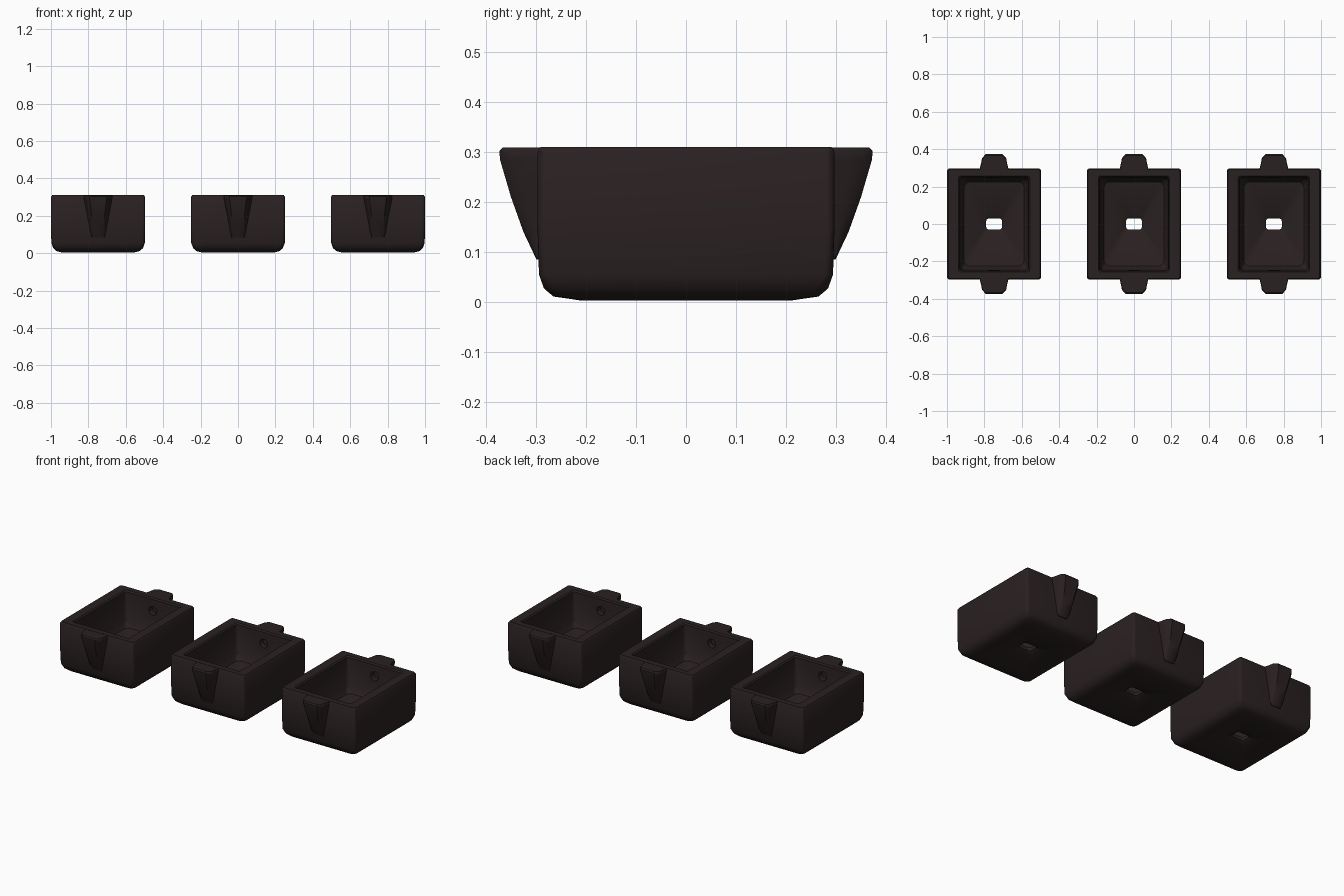
import bpy, bmesh, math

cube = bpy.data.objects.get("Cube")
if cube:
    bpy.data.objects.remove(cube, do_unlink=True)

stone = bpy.data.materials.new("dark brown stone")
stone.use_nodes = True
colour = (0.023, 0.015, 0.015, 1)
stone.diffuse_color = colour
bsdf = stone.node_tree.nodes["Principled BSDF"]
bsdf.inputs["Base Color"].default_value = colour
bsdf.inputs["Roughness"].default_value = 0.8


def rounded_rect(hx, hy, r, steps=4):
    """Outline of a rectangle with rounded corners, counter-clockwise."""
    points = []
    for q, (sx, sy) in enumerate([(1, 1), (-1, 1), (-1, -1), (1, -1)]):
        for i in range(steps + 1):
            a = math.pi / 2 * (q + i / steps)
            points.append((sx * (hx - r) + r * math.cos(a),
                           sy * (hy - r) + r * math.sin(a)))
    return points


def loft(name, outlines, closed):
    """Skin a stack of outlines; either a closed ring of sections or capped."""
    bm = bmesh.new()
    rings = [[bm.verts.new(p) for p in ring] for ring in outlines]
    pairs = list(zip(rings, rings[1:]))
    if closed:
        pairs.append((rings[-1], rings[0]))
    else:
        bm.faces.new(rings[0][::-1])
        bm.faces.new(rings[-1])
    n = len(rings[0])
    for a, b in pairs:
        for i in range(n):
            j = (i + 1) % n
            bm.faces.new((a[i], a[j], b[j], b[i]))
    bmesh.ops.recalc_face_normals(bm, faces=bm.faces)
    mesh = bpy.data.meshes.new(name)
    bm.to_mesh(mesh)
    bm.free()
    mesh.materials.append(stone)
    obj = bpy.data.objects.new(name, mesh)
    bpy.context.collection.objects.link(obj)
    return obj


def smooth(obj, angle):
    bpy.ops.object.select_all(action='DESELECT')
    obj.select_set(True)
    bpy.context.view_layer.objects.active = obj
    bpy.ops.object.shade_smooth_by_angle(angle=math.radians(angle))


# Basin section: half width, half depth, corner radius, height
BASIN = [
    (0.042, 0.03, 0.015, 0.035),     # drain, underside
    (0.06, 0.05, 0.02, 0.022),
    (0.19, 0.21, 0.03, 0.003),       # base
    (0.222, 0.265, 0.03, 0.011),
    (0.24, 0.284, 0.025, 0.027),
    (0.25, 0.294, 0.018, 0.055),
    (0.252, 0.297, 0.015, 0.15),
    (0.252, 0.297, 0.015, 0.3),      # outer wall
    (0.245, 0.291, 0.012, 0.31),     # rim
    (0.191, 0.257, 0.012, 0.31),
    (0.184, 0.25, 0.012, 0.302),
    (0.176, 0.243, 0.02, 0.13),      # inner wall
    (0.16, 0.225, 0.03, 0.1),
    (0.06, 0.05, 0.02, 0.068),       # sloping floor
    (0.042, 0.03, 0.015, 0.055),     # drain, top
]

# Bracket section: height, reach in y, half width
BRACKET = [
    (0.085, 0.299, 0.035),
    (0.14, 0.325, 0.044),
    (0.21, 0.35, 0.055),
    (0.285, 0.372, 0.068),
    (0.302, 0.373, 0.07),
    (0.309, 0.366, 0.068),
]


def make_basin(x, side):
    outlines = [[(x + px, py, z) for px, py in rounded_rect(hx, hy, r)]
                for hx, hy, r, z in BASIN]
    basin = loft(side + "_basin", outlines, True)

    # Overflow pockets in both end walls
    for sign, end in ((-1, "front"), (1, "back")):
        bpy.ops.mesh.primitive_cylinder_add(
            vertices=12, radius=0.027, depth=0.08,
            location=(x, sign * 0.24, 0.235), rotation=(math.pi / 2, 0, 0))
        cutter = bpy.context.object
        cutter.name = f"{side}_{end}_overflow_cutter"
        cutter.hide_render = True
        cutter.hide_viewport = True
        cutter.display_type = 'WIRE'
        cutter.data.materials.append(stone)
        cut = basin.modifiers.new(end + " overflow", 'BOOLEAN')
        cut.operation = 'DIFFERENCE'
        cut.solver = 'EXACT'
        cut.object = cutter
    smooth(basin, 35)

    # Tapered brackets on both ends
    for sign, end in ((-1, "front"), (1, "back")):
        sections = []
        for z, reach, hw in BRACKET:
            out = reach - 0.29
            half = [(hw * 1.12, 0.288), (hw, 0.29 + out * 0.4),
                    (hw * 0.92, 0.29 + out * 0.75), (hw * 0.65, reach)]
            outline = half + [(-px, py) for px, py in half[::-1]]
            sections.append([(x + px, sign * py, z) for px, py in outline])
        smooth(loft(f"{side}_{end}_bracket", sections, False), 35)


for x, side in ((-0.748, "right"), (0, "middle"), (0.748, "left")):
    make_basin(x, side)
